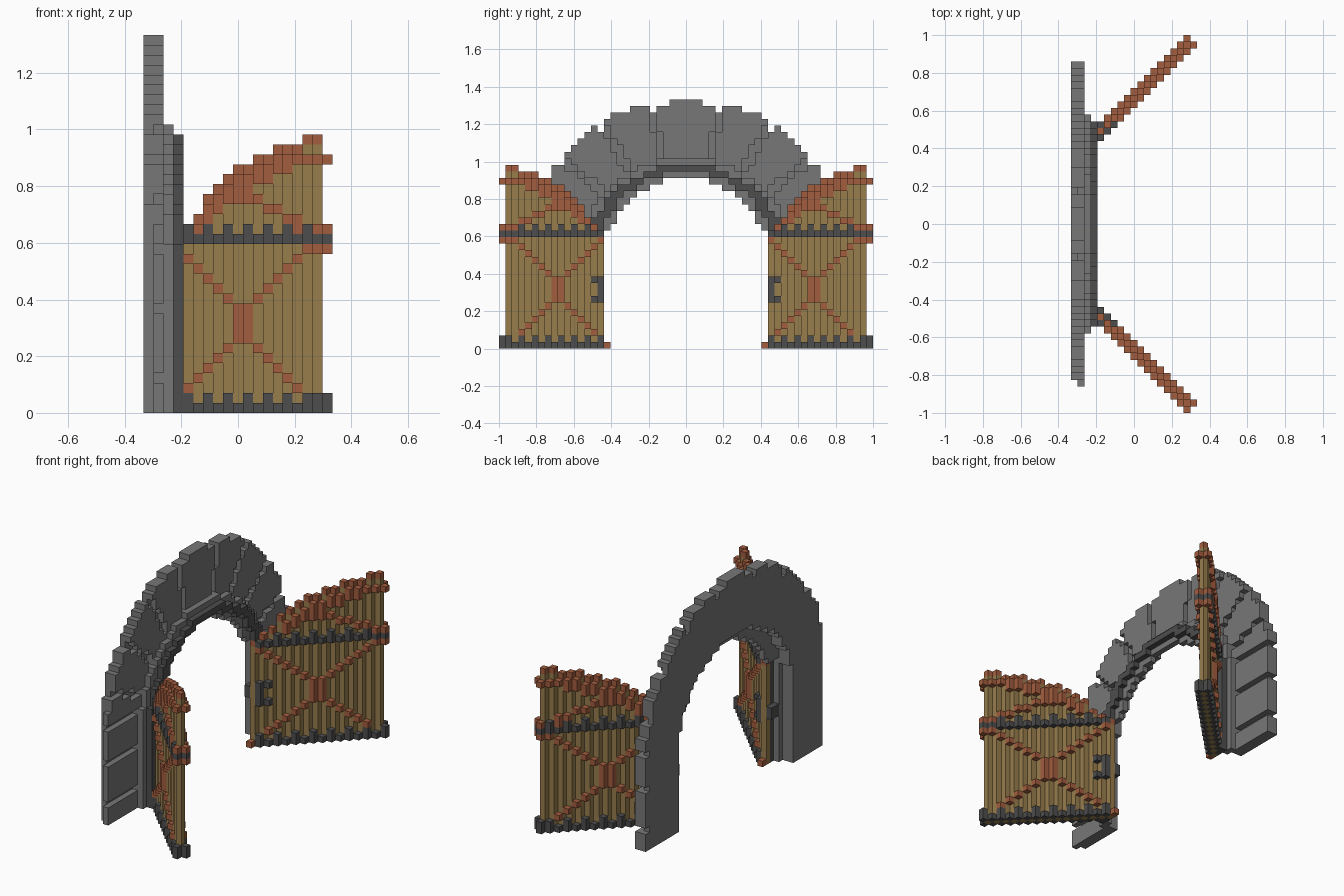
import bpy, bmesh, math
from mathutils import Vector

if "Cube" in bpy.data.objects:
    bpy.data.objects.remove(bpy.data.objects["Cube"])

V = 2 / 57          # edge of one block
SPRING = 13         # row of the arch centre
DOOR_ROWS = 18      # height of the pocket that holds the hinge side


def make_material(name, color):
    mat = bpy.data.materials.new(name)
    mat.use_nodes = True
    mat.diffuse_color = (*color, 1)
    bsdf = next(n for n in mat.node_tree.nodes if n.type == 'BSDF_PRINCIPLED')
    bsdf.inputs["Base Color"].default_value = (*color, 1)
    bsdf.inputs["Roughness"].default_value = 0.9
    return mat


STONE = make_material("grey stone", (0.185, 0.185, 0.185))
IRON = make_material("dark iron", (0.075, 0.075, 0.075))
PLANK = make_material("tan planks", (0.31, 0.205, 0.073))
BRACE = make_material("red brown wood", (0.37, 0.11, 0.05))

AXES = [Vector(s * (i == k) for i in range(3)) for k in range(3) for s in (1, -1)]


def block_part(name, cells, mat):
    """Join unit blocks into one mesh, leaving out faces between neighbours."""
    cells = set(cells)
    bm = bmesh.new()
    for c in cells:
        centre = Vector((c[0] - 9, c[1], c[2] + 0.5))
        for n in AXES:
            if tuple(int(a + b) for a, b in zip(c, n)) in cells:
                continue
            u = Vector((n.y, n.z, n.x))
            w = n.cross(u)
            corners = (u + w, w - u, -u - w, u - w)
            bm.faces.new([bm.verts.new((centre + (n + k) / 2) * V) for k in corners])
    bmesh.ops.remove_doubles(bm, verts=bm.verts, dist=V / 100)
    bmesh.ops.recalc_face_normals(bm, faces=bm.faces)
    mesh = bpy.data.meshes.new(name)
    bm.to_mesh(mesh)
    bm.free()
    mesh.materials.append(mat)
    obj = bpy.data.objects.new(name, mesh)
    bpy.context.collection.objects.link(obj)


def inside(y, z, oval):
    """True within an oval tunnel of given half-width and height."""
    return math.hypot(y / oval[0], max(z - SPRING, 0) / oval[1]) < 1


def ring(x, inner, outer, pocket=0):
    """One layer of an arch on straight legs, cut back beside the doors."""
    return [(x, y, z) for y in range(-24, 25) for z in range(38)
            if inside(y, z, outer) and not inside(y, z, inner)
            and (z >= DOOR_ROWS or abs(y) > pocket)]


def in_joint(y, z):
    """True on the mortar lines between the arch stones."""
    y, h = abs(y), z - SPRING
    if y > 12 and z in (3, 10, 16):
        return True
    return h > 2 and any(
        abs(y * math.cos(a) - h * math.sin(a)) < 0.55
        for a in map(math.radians, (13, 32, 51, 70)))


# Stone arch: flat back layer, jointed stones, inner moulding
BACK_OPENING, MOULDING, OUTSIDE = (15.5, 14.5), (16.5, 15.5), (24.6, 24.6)
arch = []
for x in (0, 1):
    for _, y, z in ring(x, BACK_OPENING, OUTSIDE):
        rim = not inside(y, z, (23.5, 23.5))
        if z == 37 and abs(y) > 2:
            continue
        if in_joint(y, z) and (rim or x == 1 and not inside(y, z, MOULDING)):
            continue
        if x == 0 and y == -24:
            continue
        arch.append((x, y, z))
arch += ring(2, (12.5, 12.5), MOULDING, 14.5)
block_part("stone_arch", arch, STONE)
block_part("arch_trim", ring(3, (13.5, 13.5), BACK_OPENING, 13.5), IRON)

# Door outline: top row of every plank from hinge to free edge
FIRST, LAST = 3, 17
TOPS = dict(zip(range(FIRST, LAST + 1),
                (18, 19, 20, 22, 23, 24, 25, 25, 26, 26, 27, 27, 27, 28, 28)))


def iron_rows(c, inner):
    """Rows of the bottom and middle bands, with their teeth, and the hinge."""
    rows = {0, 17}
    if c % 2 == inner:
        rows |= {1, 18}
    if c == LAST:
        rows.add(1)
        rows.discard(18)
    if inner and c <= 4:
        rows |= {7, 10}
    if inner and c == FIRST:
        rows |= {8, 9}
    return rows


def brace_rows(c):
    k = int(abs(c - 9.5))
    # Lower cross
    rows = set(range(7, 11)) if k == 0 else set()
    if 0 < k < 7:
        rows |= {10 + k, 7 - k}
    # Upper cross
    if 8 <= c <= 10:
        rows |= {21, 22}
    elif c > 10:
        rows.add(min(25, 23 + (c - 11) // 2))
        if c < 16:
            rows.add(21 - (c - 10) // 2)
    elif c > 4:
        rows.add(13 + c)
    # Free end of the rails
    if c >= 15:
        rows.add(18)
    if c == LAST:
        rows |= {16, 25}
    else:
        rows.add(min(25, TOPS[c] - 2))
    return {z for z in rows if 2 <= z < TOPS[c]}


for side, label in ((1, "left"), (-1, "right")):
    planks, braces, iron = [], [], []
    for c in range(FIRST, LAST + 1):
        planks += [(c, side * (c + 10), z) for z in range(TOPS[c] - 1)]
        # Cap on the top of the plank
        braces.append((c, side * (c + 10), TOPS[c] - 1))
        # Fittings sit on both faces of the diagonal leaf
        for x, y, inner in ((c + 1, c + 10, True), (c, c + 11, False)):
            if c == FIRST and not inner:
                continue
            metal = iron_rows(c, inner)
            braces += [(x, side * y, z) for z in brace_rows(c) - metal]
            iron += [(x, side * y, z) for z in metal if z < TOPS[c]]
    braces.append((3, side * 12, 0))
    # Hinge wraps behind the leaf to the moulding
    iron += [(2, side * y, z) for y in (13, 14) for z in (8, 9)]
    block_part(label + "_door_planks", planks, PLANK)
    block_part(label + "_door_braces", braces, BRACE)
    block_part(label + "_door_iron", iron, IRON)
